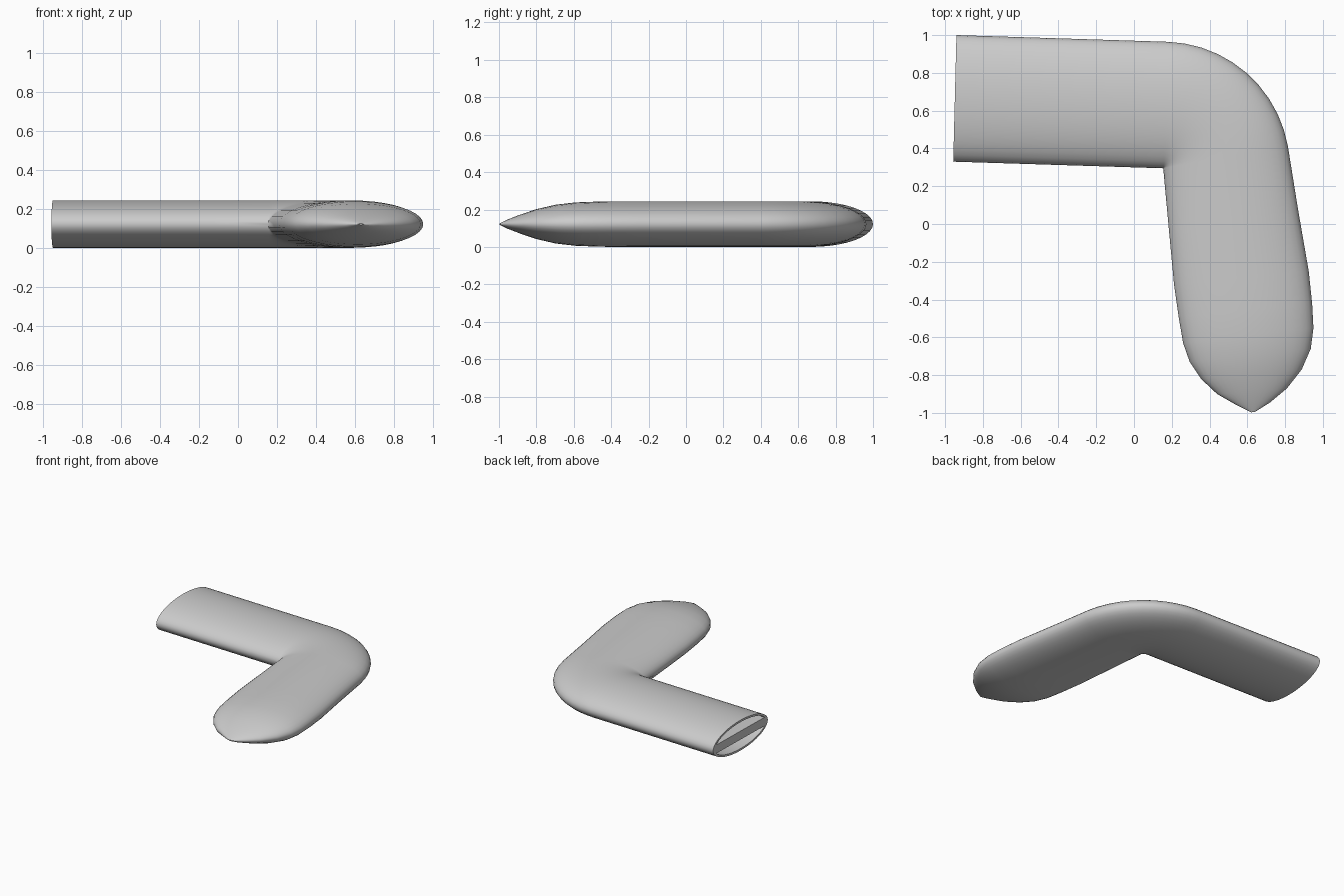
import bpy, bmesh, math
from mathutils import Vector

if "Cube" in bpy.data.objects:
    bpy.data.objects.remove(bpy.data.objects["Cube"])

SEG = 40
H = 0.122          # half height, also the mid-plane level
PIVOT = Vector((0.155, 0.295))
R = 0.67


# Stations along the sleeve: (outer edge point, inner edge point, half height)
def fan(deg):
    a = math.radians(deg)
    return PIVOT + R * Vector((math.cos(a), math.sin(a)))


stations = []
start_o, start_i = Vector((-0.94, 1.0)), Vector((-0.957, 0.33))
for k in range(4):
    t = k / 4
    stations.append((start_o.lerp(fan(88), t), start_i.lerp(PIVOT, t), H))
for k in range(11):
    stations.append((fan(88 - 7.8 * k), PIVOT, H))
for o, i, h in (
    ((0.868, 0.08), (0.182, 0.0), H),
    ((0.925, -0.25), (0.212, -0.32), H),
    ((0.943, -0.42), (0.236, -0.49), 0.121),
    ((0.95, -0.55), (0.26, -0.63), 0.116),
    ((0.936, -0.66), (0.295, -0.73), 0.104),
    ((0.888, -0.77), (0.355, -0.82), 0.081),
    ((0.81, -0.87), (0.44, -0.90), 0.051),
    ((0.72, -0.945), (0.545, -0.96), 0.025),
    ((0.64, -0.995), (0.62, -0.997), 0.004),
):
    stations.append((Vector(o), Vector(i), h))


def at(station, u, z):
    o, i, _ = station
    p = (o + i) / 2 + (o - i) / 2 * u
    return Vector((p.x, p.y, H + z))


def ring(bm, station, su=1.0, sz=1.0):
    return [bm.verts.new(at(station, su * math.cos(a), sz * station[2] * math.sin(a)))
            for a in (2 * math.pi * k / SEG for k in range(SEG))]


def bridge(bm, a, b):
    n = len(a)
    for k in range(n):
        bm.faces.new((a[k], a[(k + 1) % n], b[(k + 1) % n], b[k]))


def loft(bm, rings):
    for a, b in zip(rings, rings[1:]):
        bridge(bm, a, b)
    bm.faces.new(rings[-1])


def finish(bm, name):
    bmesh.ops.remove_doubles(bm, verts=bm.verts, dist=0.0004)
    bmesh.ops.recalc_face_normals(bm, faces=bm.faces)
    mesh = bpy.data.meshes.new(name)
    bm.to_mesh(mesh)
    bm.free()
    ob = bpy.data.objects.new(name, mesh)
    bpy.context.collection.objects.link(ob)
    bpy.ops.object.select_all(action='DESELECT')
    ob.select_set(True)
    bpy.context.view_layer.objects.active = ob
    bpy.ops.object.shade_smooth_by_angle(angle=math.radians(35))


# Hollow sleeve: outer skin, inner lining and a rim at the open end
SU, SZ = 0.93, 0.87
bm = bmesh.new()
outer = [ring(bm, s) for s in stations]
inner = [ring(bm, s, SU, SZ) for s in stations[:-2]]
loft(bm, outer)
loft(bm, inner)
bridge(bm, outer[0], inner[0])
finish(bm, "bent_sleeve")

# Flat divider slab running through the middle of the sleeve
T = 0.034
bm = bmesh.new()
slabs = []
for s in stations[:-3]:
    u = (SU + 0.02) * math.sqrt(1 - (T / (s[2] * 0.93)) ** 2)
    slabs.append([bm.verts.new(at(s, x, z)) for x, z in
                  ((u, -T), (SU + 0.02, 0), (u, T), (-u, T), (-SU - 0.02, 0), (-u, -T))])
loft(bm, slabs)
bm.faces.new(slabs[0])
finish(bm, "divider_slab")
